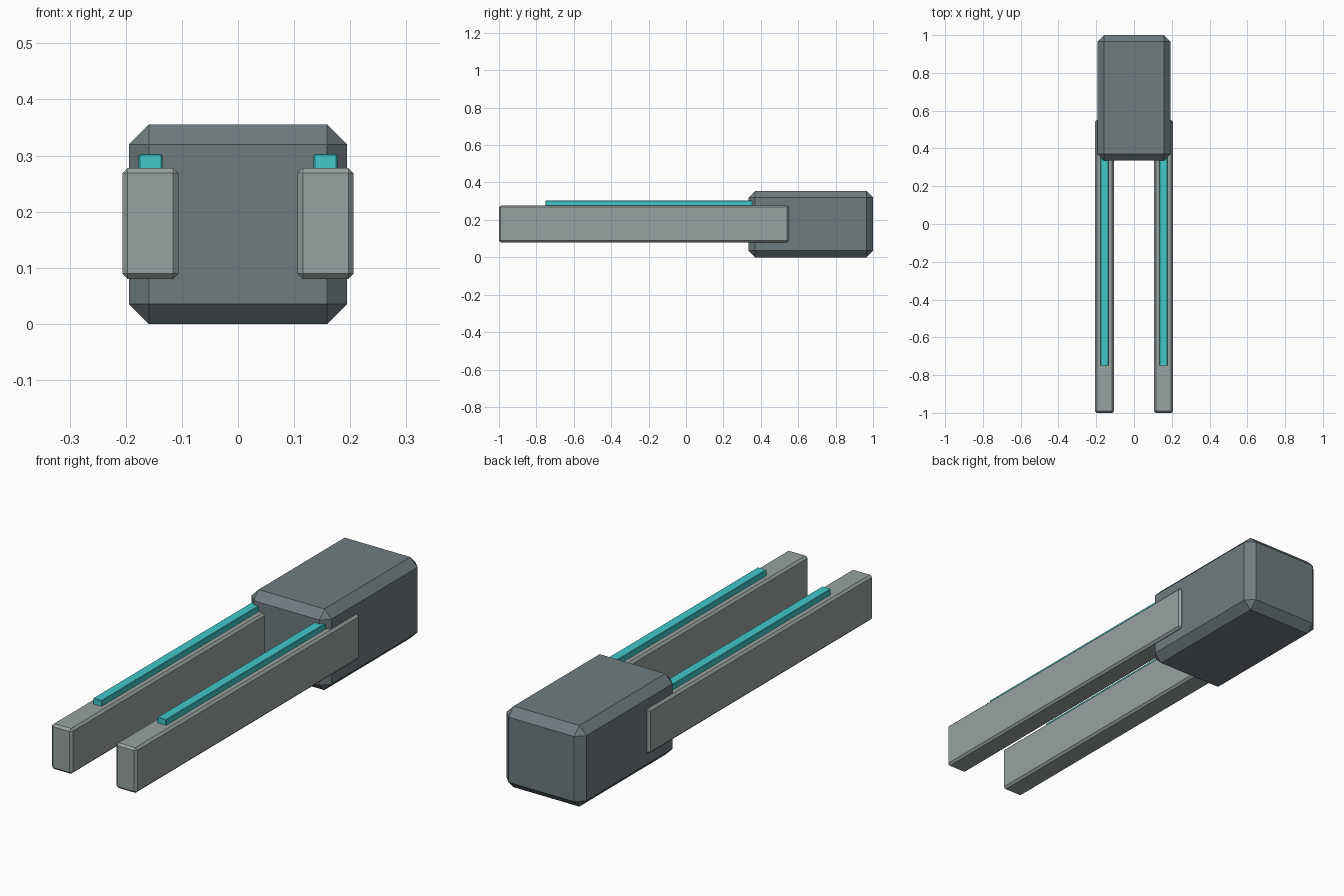
import bpy
import bmesh

if "Cube" in bpy.data.objects:
    bpy.data.objects.remove(bpy.data.objects["Cube"])


def material(name, color):
    m = bpy.data.materials.new(name)
    m.diffuse_color = (*color, 1)
    m.use_nodes = True
    m.node_tree.nodes["Principled BSDF"].inputs["Base Color"].default_value = m.diffuse_color
    return m


def box(name, lo, hi, chamfer, mat, mirrored=False):
    """Box between two corners with chamfered edges, optionally mirrored in x."""
    bm = bmesh.new()
    bmesh.ops.create_cube(bm, size=1)
    for v in bm.verts:
        v.co = [a + (c + 0.5) * (b - a) for a, b, c in zip(lo, hi, v.co)]
    if chamfer:
        bmesh.ops.bevel(bm, geom=bm.edges[:], offset=chamfer,
                        offset_type='OFFSET', segments=1, affect='EDGES')
    mesh = bpy.data.meshes.new(name)
    bm.to_mesh(mesh)
    bm.free()
    mesh.materials.append(mat)
    obj = bpy.data.objects.new(name, mesh)
    bpy.context.collection.objects.link(obj)
    if mirrored:
        mod = obj.modifiers.new("mirror", 'MIRROR')
        mod.use_mirror_merge = False
    return obj


dark_grey = material("dark_grey", (0.160, 0.199, 0.212))
light_grey = material("light_grey", (0.315, 0.365, 0.355))
teal = material("teal", (0.052, 0.580, 0.580))

# Rear housing block
box("housing", (-0.194, 0.335, 0), (0.194, 1.0, 0.355), 0.035, dark_grey)

# Pair of long rails clamped into the housing sides
box("rails", (0.106, -1.0, 0.08), (0.206, 0.55, 0.278), 0.0095, light_grey, True)

# Thin glowing strips along the rail tops
box("rail_strips", (0.135, -0.75, 0.265), (0.177, 0.36, 0.303), 0.002, teal, True)
